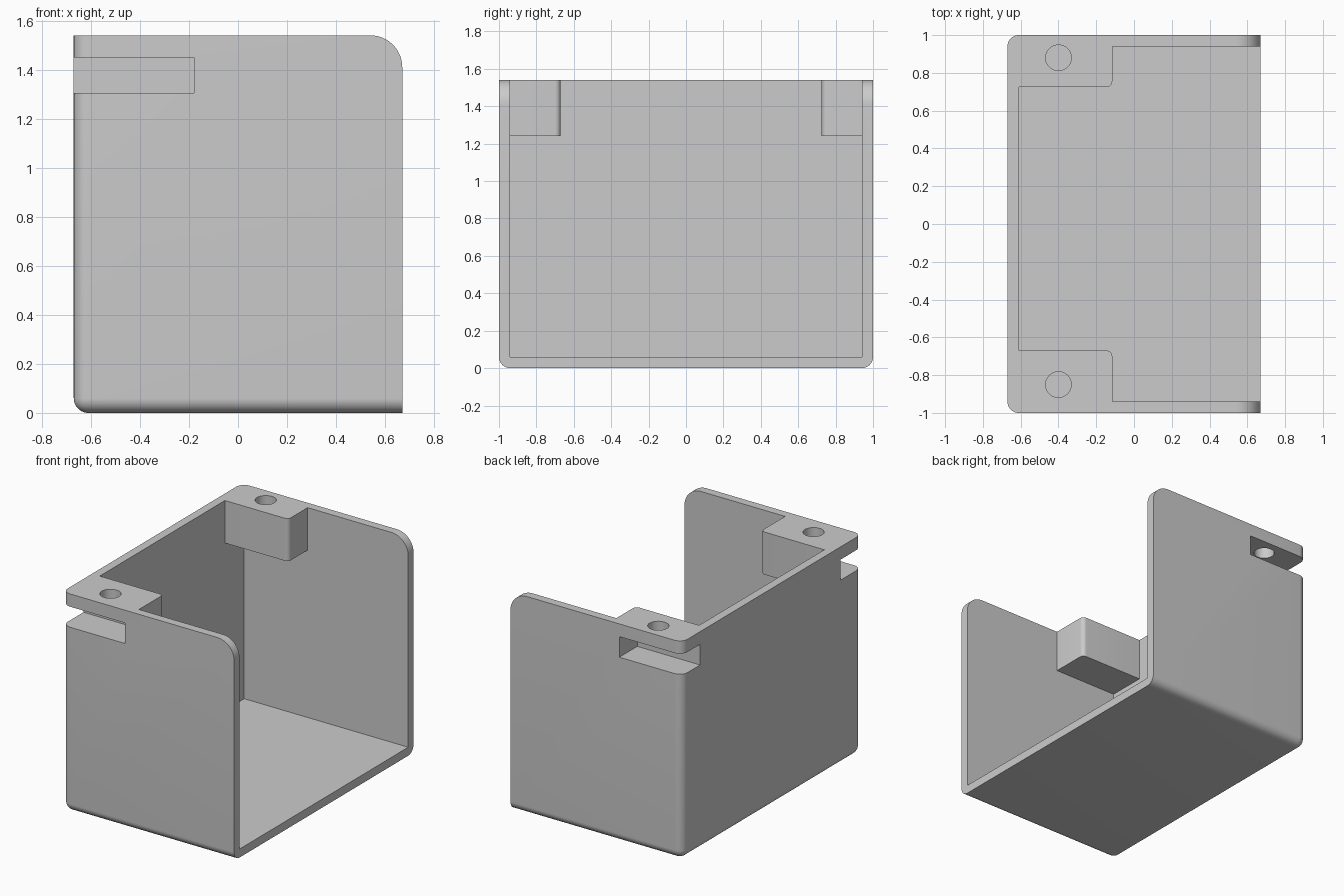
import bpy, bmesh, math
from mathutils import Vector

default = bpy.data.objects.get("Cube")
if default:
    bpy.data.objects.remove(default, do_unlink=True)

HX, HY, TOP = 0.67, 1.0, 1.54      # half width, half length, height
WALL, ROUND = 0.06, 0.06
BLOCK_X, BLOCK_Z = -0.115, 1.24    # corner block end and underside

grey = bpy.data.materials.new("plain_grey")
grey.use_nodes = True
colour = (0.6, 0.6, 0.6, 1)
grey.diffuse_color = colour
grey.node_tree.nodes["Principled BSDF"].inputs["Base Color"].default_value = colour


def make_object(name, bm):
    bmesh.ops.recalc_face_normals(bm, faces=bm.faces)
    mesh = bpy.data.meshes.new(name)
    bm.to_mesh(mesh)
    bm.free()
    mesh.materials.append(grey)
    obj = bpy.data.objects.new(name, mesh)
    bpy.context.collection.objects.link(obj)
    return obj


def box(lo, hi):
    bm = bmesh.new()
    bmesh.ops.create_cube(bm, size=1)
    lo, hi = Vector(lo), Vector(hi)
    for v in bm.verts:
        v.co = Vector(hi[i] if v.co[i] > 0 else lo[i] for i in range(3))
    return bm


def bevel(bm, rule, radius, segments=10):
    edges = [e for e in bm.edges if rule(*(e.verts[0].co + e.verts[1].co) / 2)]
    bmesh.ops.bevel(bm, geom=edges, offset=radius, segments=segments,
                    profile=0.5, affect='EDGES')


def prism(points, z0, z1):
    bm = bmesh.new()
    face = bm.faces.new([bm.verts.new((x, y, z0)) for x, y in points])
    new = bmesh.ops.extrude_face_region(bm, geom=[face])["geom"]
    bmesh.ops.translate(bm, vec=(0, 0, z1 - z0),
                        verts=[g for g in new if isinstance(g, bmesh.types.BMVert)])
    return bm


def cut(target, bm):
    cutter = make_object("cutter", bm)
    cutter.hide_render = True
    mod = target.modifiers.new("cut", 'BOOLEAN')
    mod.operation, mod.solver, mod.object = 'DIFFERENCE', 'EXACT', cutter
    bpy.context.view_layer.objects.active = target
    bpy.ops.object.modifier_apply(modifier=mod.name)
    bpy.data.objects.remove(cutter, do_unlink=True)


# Outer shell: rounded base and closed side, larger round at the open top edge
bm = box((-HX, -HY, 0), (HX, HY, TOP))
bevel(bm, lambda x, y, z: x > HX - 0.01 and z > TOP - 0.01, 0.13, 14)
bevel(bm, lambda x, y, z: (z < 0.01 and x < HX - 0.01)
      or (x < 0.01 - HX and abs(y) > HY - 0.01), ROUND)
case = make_object("open_case", bm)

# Cavity below the corner blocks
INNER = HY - WALL
cut(case, box((-HX + WALL, -INNER, WALL), (HX + 1, INNER, BLOCK_Z)))

# Cavity between the corner blocks, with their free corners rounded
FRONT, BACK, R = -0.67, 0.725, 0.03
points = [(-HX + WALL, BACK), (-HX + WALL, FRONT)]
for side, y in ((-1, FRONT), (1, BACK)):
    arc = [(BLOCK_X - R + R * math.sin(a), y + side * R * (1 - math.cos(a)))
           for a in (math.pi / 2 * i / 6 for i in range(7))]
    arc += [(BLOCK_X, side * INNER), (HX + 1, side * INNER)]
    points += arc if side < 0 else arc[::-1]
cut(case, prism(points, BLOCK_Z - 0.1, TOP + 0.1))

# Nut slots open to the outside corner, and screw holes down into them
for side, depth, hole_y in ((-1, 0.235, -0.85), (1, 0.20, 0.88)):
    ys = sorted((side * (HY - depth), side * (HY + 0.2)))
    cut(case, box((-HX - 0.2, ys[0], 1.305), (-0.18, ys[1], 1.45)))
    ring = [(-0.40 + 0.068 * math.cos(a), hole_y + 0.068 * math.sin(a))
            for a in (math.tau * i / 40 for i in range(40))]
    cut(case, prism(ring, 1.40, TOP + 0.1))

bpy.ops.object.select_all(action='DESELECT')
case.select_set(True)
bpy.context.view_layer.objects.active = case
bpy.ops.object.shade_smooth_by_angle(angle=math.radians(30))
